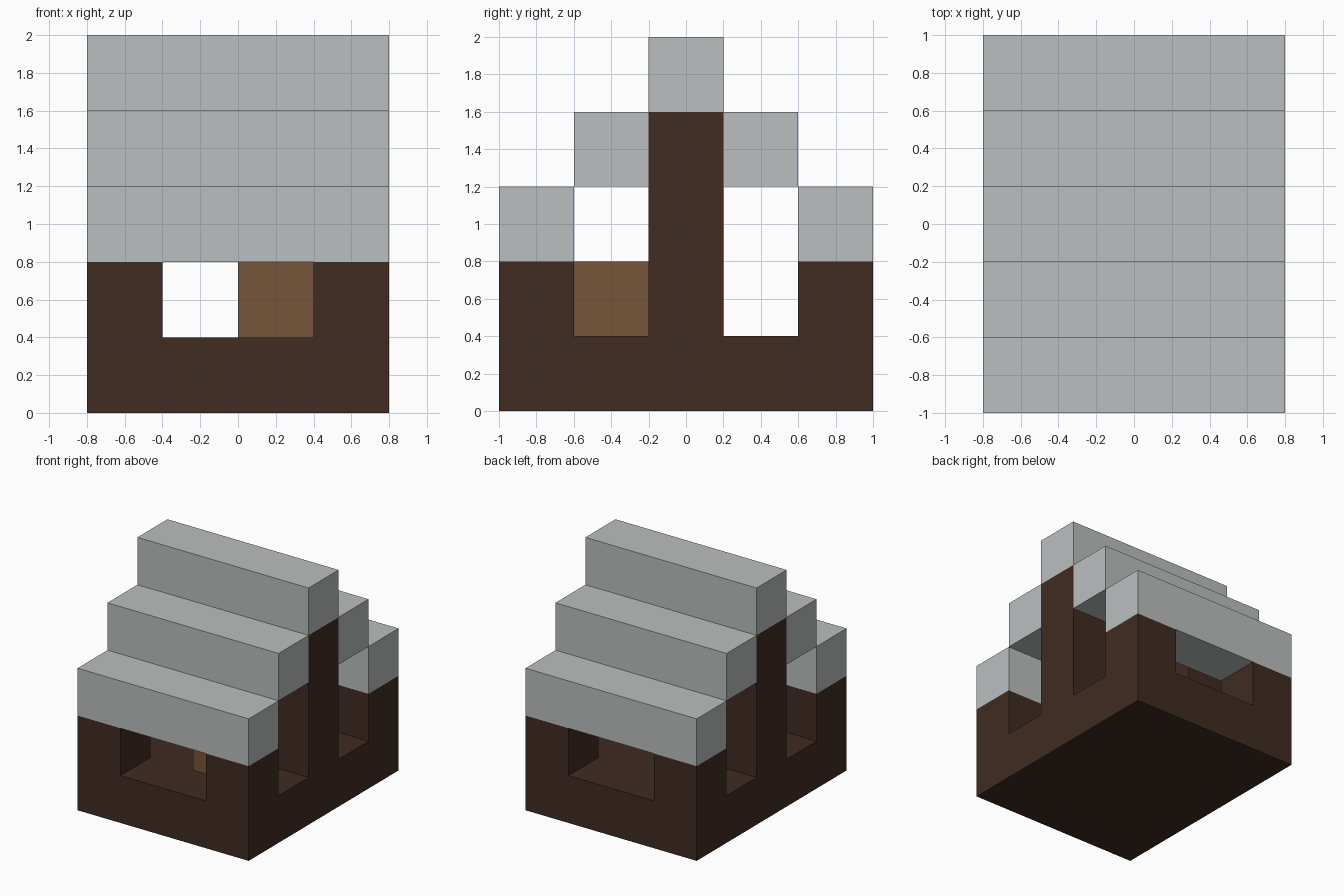
import bpy
import bmesh
from mathutils import Vector

cube = bpy.data.objects.get("Cube")
if cube:
    bpy.data.objects.remove(cube, do_unlink=True)

U = 0.4            # edge length of one building block
HALF_WIDTH = 2 * U


def make_material(name, rgb):
    mat = bpy.data.materials.new(name)
    mat.use_nodes = True
    color = (*rgb, 1.0)
    mat.diffuse_color = color
    mat.node_tree.nodes["Principled BSDF"].inputs["Base Color"].default_value = color
    return mat


dark_wood = make_material("dark wood", (0.051, 0.025, 0.016))
light_wood = make_material("light wood", (0.184, 0.093, 0.042))
roof_grey = make_material("roof grey", (0.50, 0.52, 0.52))


def add_object(name, bm, mat=None):
    bmesh.ops.recalc_face_normals(bm, faces=bm.faces)
    mesh = bpy.data.meshes.new(name)
    bm.to_mesh(mesh)
    bm.free()
    obj = bpy.data.objects.new(name, mesh)
    bpy.context.collection.objects.link(obj)
    if mat:
        mesh.materials.append(mat)
    return obj


def box(name, low, high, mat=None):
    """Box between two opposite corners."""
    low, high = Vector(low), Vector(high)
    bm = bmesh.new()
    bmesh.ops.create_cube(bm, size=1)
    bmesh.ops.scale(bm, vec=high - low, verts=bm.verts)
    bmesh.ops.translate(bm, vec=(low + high) / 2, verts=bm.verts)
    return add_object(name, bm, mat)


# Walls: side profile with eave walls and tall gable posts, extruded across x
half_profile = [(2.5, 0), (2.5, 2), (1.5, 2), (1.5, 1), (0.5, 1), (0.5, 4)]
profile = half_profile + [(-y, z) for y, z in reversed(half_profile)]
bm = bmesh.new()
face = bm.faces.new([bm.verts.new((-HALF_WIDTH, y * U, z * U)) for y, z in profile])
extruded = bmesh.ops.extrude_face_region(bm, geom=[face])["geom"]
bmesh.ops.translate(bm, vec=(2 * HALF_WIDTH, 0, 0),
                    verts=[v for v in extruded if isinstance(v, bmesh.types.BMVert)])
walls = add_object("walls", bm, dark_wood)

# Hollow interior, with open windows at front and back
cutter = box("interior_cutter", (-U, -3 * U, U), (U, 3 * U, 5 * U))
cutter.hide_render = True
cut = walls.modifiers.new("interior", 'BOOLEAN')
cut.operation = 'DIFFERENCE'
cut.solver = 'EXACT'
cut.object = cutter
bpy.context.view_layer.objects.active = walls
bpy.ops.object.modifier_apply(modifier=cut.name)
bpy.data.objects.remove(cutter, do_unlink=True)

# Stepped roof: ridge beam and two lower steps on each side
for name, row, level in (("front_eave", -2, 2), ("front_step", -1, 3), ("ridge", 0, 4),
                         ("back_step", 1, 3), ("back_eave", 2, 2)):
    box("roof_" + name, (-HALF_WIDTH, (row - 0.5) * U, level * U),
        (HALF_WIDTH, (row + 0.5) * U, (level + 1) * U), roof_grey)

# Wooden block standing on the floor behind the front window
box("table_block", (0, -1.5 * U, U), (U, -0.5 * U, 2 * U), light_wood)
